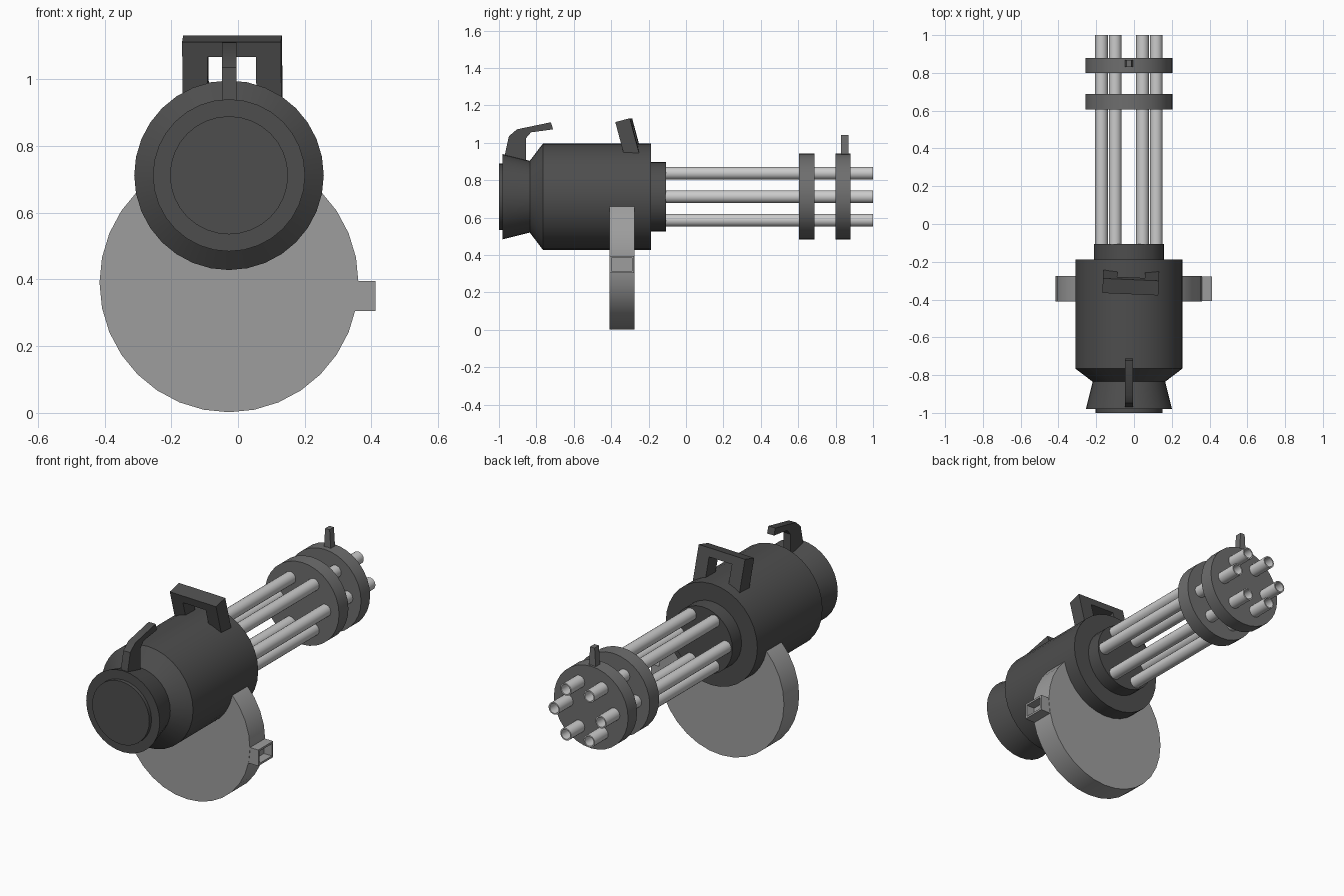
import bpy, bmesh, math
from mathutils import Matrix, Vector

if "Cube" in bpy.data.objects:
    bpy.data.objects.remove(bpy.data.objects["Cube"])

CX, CZ = -0.027, 0.712   # main axis of the gun, running along y


def material(name, v):
    m = bpy.data.materials.new(name)
    m.diffuse_color = (v, v, v, 1)
    m.use_nodes = True
    m.node_tree.nodes["Principled BSDF"].inputs["Base Color"].default_value = m.diffuse_color
    return m


DARK = material("dark gunmetal", 0.075)
MID = material("mid grey", 0.155)
DRUM = material("drum grey", 0.34)
STEEL = material("bright steel", 0.60)


def finish(bm, name, mat):
    bmesh.ops.recalc_face_normals(bm, faces=bm.faces)
    me = bpy.data.meshes.new(name)
    bm.to_mesh(me)
    bm.free()
    ob = bpy.data.objects.new(name, me)
    bpy.context.collection.objects.link(ob)
    me.materials.append(mat)
    bpy.ops.object.select_all(action='DESELECT')
    ob.select_set(True)
    bpy.context.view_layer.objects.active = ob
    bpy.ops.object.shade_smooth_by_angle(angle=math.radians(30))
    return ob


def lathe(name, profile, mat, x=CX, z=CZ, n=32):
    """Revolve (y, radius) points around an axis parallel to y, capping both ends."""
    bm = bmesh.new()
    rings = []
    for y, r in profile:
        rings.append([bm.verts.new((x + r * math.sin(2 * math.pi * i / n), y,
                                    z + r * math.cos(2 * math.pi * i / n))) for i in range(n)])
    for a, b in zip(rings, rings[1:]):
        for i in range(n):
            j = (i + 1) % n
            bm.faces.new((a[i], a[j], b[j], b[i]))
    bm.faces.new(rings[0])
    bm.faces.new(rings[-1])
    return finish(bm, name, mat)


def extrude(name, pts, vec, mat, matrix=Matrix()):
    """Extrude a flat outline of 3D points along a vector."""
    bm = bmesh.new()
    face = bm.faces.new([bm.verts.new(p) for p in pts])
    ext = bmesh.ops.extrude_face_region(bm, geom=[face], use_keep_orig=True)
    bmesh.ops.translate(bm, vec=Vector(vec),
                        verts=[v for v in ext["geom"] if isinstance(v, bmesh.types.BMVert)])
    bmesh.ops.transform(bm, matrix=matrix, verts=bm.verts)
    return finish(bm, name, mat)


# Motor housing with rear flange and front collar
lathe("housing", [(-1.0, 0.177), (-0.98, 0.177), (-0.98, 0.228), (-0.835, 0.192),
                  (-0.765, 0.284), (-0.188, 0.284), (-0.188, 0.186), (-0.107, 0.186)], DARK)

# Six hollow barrels
for k in range(6):
    a = k * math.pi / 3
    lathe(f"barrel_{k + 1}", [(-0.12, 0.034), (1.0, 0.034), (1.0, 0.027), (-0.09, 0.027)], STEEL,
          CX + 0.145 * math.cos(a), CZ + 0.145 * math.sin(a), 20)

# Barrel clamps
for name, y0, y1 in (("rear_clamp", 0.605, 0.688), ("front_clamp", 0.80, 0.88)):
    lathe(name, [(y0, 0.23), (y1, 0.23)], MID)

# Front sight, tapering upward
extrude("front_sight", [(CX - 0.022, 0.83, 0.92), (CX + 0.022, 0.83, 0.92),
                        (CX + 0.014, 0.83, 1.043), (CX - 0.014, 0.83, 1.043)],
        (0, 0.038, 0), MID)

# Ammunition drum
lathe("ammo_drum", [(-0.41, 0.388), (-0.275, 0.388)], DRUM, CX, 0.39)

# Feed port: open rectangular tube on the side of the drum
bm = bmesh.new()
Y0, Y1, Z0, Z1, T = -0.408, -0.277, 0.305, 0.395, 0.011
loops = []
for x, t in ((0.33, 0), (0.412, 0), (0.412, T), (0.362, T)):
    loops.append([bm.verts.new((x, y, z)) for y, z in
                  ((Y0 + t, Z0 + t), (Y1 - t, Z0 + t), (Y1 - t, Z1 - t), (Y0 + t, Z1 - t))])
for a, b in zip(loops, loops[1:]):
    for i in range(4):
        j = (i + 1) % 4
        bm.faces.new((a[i], a[j], b[j], b[i]))
bm.faces.new(loops[0])
bm.faces.new(loops[-1])
finish(bm, "feed_port", DRUM)

# Carry handle: inverted U leaning backward
W, I, H, D = 0.148, 0.073, -0.046, -0.21
outline = [(-W, D), (-W, 0), (W, 0), (W, D), (I, D), (I, H), (-I, H), (-I, D)]
pose = (Matrix.Translation((-0.018, -0.333, 1.121)) @ Matrix.Rotation(math.radians(-2.5), 4, 'Z')
        @ Matrix.Rotation(math.radians(15), 4, 'X'))
extrude("carry_handle", [(x, -0.04, h) for x, h in outline], (0, 0.08, 0), DARK, pose)

# Rear hooked grip
hook = [(-0.972, 0.90), (-0.966, 0.95), (-0.947, 1.035), (-0.904, 1.072), (-0.722, 1.110),
        (-0.711, 1.072), (-0.829, 1.056), (-0.856, 1.024), (-0.856, 0.88)]
extrude("rear_grip", [(-0.048, y, z) for y, z in hook], (0.043, 0, 0), DARK)
